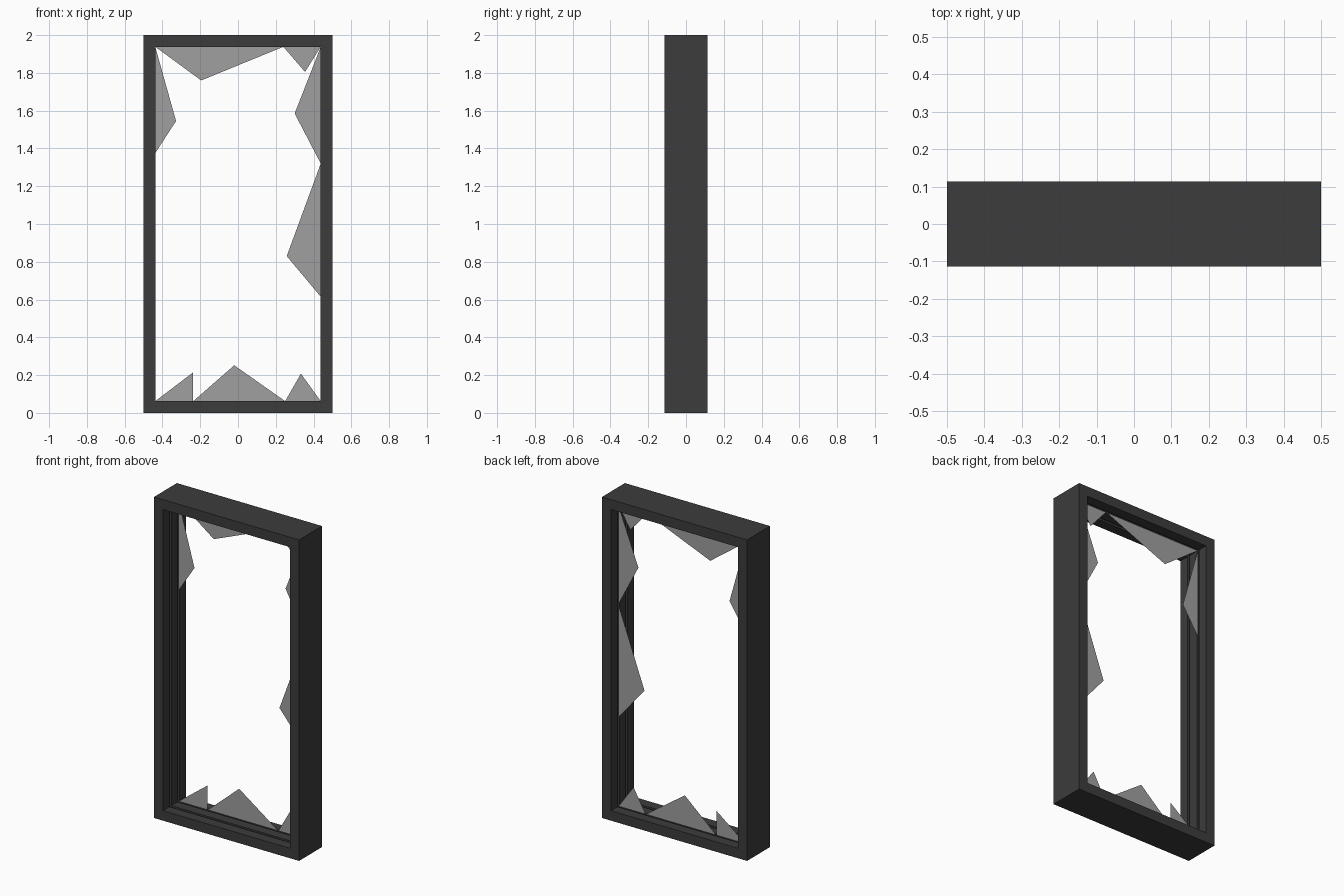
import bpy, bmesh

if "Cube" in bpy.data.objects:
    bpy.data.objects.remove(bpy.data.objects["Cube"])

W, H, D, T = 0.5, 2.0, 0.113, 0.062   # half width, height, half depth, bar thickness
GLASS_Y = 0.04


def material(name, colour):
    m = bpy.data.materials.new(name)
    m.diffuse_color = colour
    m.use_nodes = True
    m.node_tree.nodes["Principled BSDF"].inputs["Base Color"].default_value = m.diffuse_color
    return m


def finish(bm, name, mat):
    me = bpy.data.meshes.new(name)
    bm.to_mesh(me)
    bm.free()
    ob = bpy.data.objects.new(name, me)
    bpy.context.collection.objects.link(ob)
    me.materials.append(mat)
    return ob


dark = material("dark_frame", (0.045, 0.045, 0.045, 1))
grey = material("grey_glass", (0.35, 0.35, 0.35, 1))

# Frame: profile (inset from the outer edge, depth) with two glazing channels,
# swept around the rectangle with mitred corners
g, w = 0.012, 0.009
profile = [(0, -D), (T, -D)]
for c in (-GLASS_Y, GLASS_Y):
    profile += [(T, c - w), (T - g, c - w), (T - g, c + w), (T, c + w)]
profile += [(T, D), (0, D)]

bm = bmesh.new()
loops = []
for sx, top in ((-1, 0), (1, 0), (1, 1), (-1, 1)):
    loops.append([bm.verts.new((sx * (W - i), y, H - i if top else i))
                  for i, y in profile])
n = len(profile)
for k in range(4):
    a, b = loops[k], loops[(k + 1) % 4]
    for j in range(n):
        bm.faces.new((a[j], b[j], b[(j + 1) % n], a[(j + 1) % n]))
bmesh.ops.recalc_face_normals(bm, faces=bm.faces)
finish(bm, "window_frame", dark)

# Broken glass: flat triangles around the opening, as (x, z) corners
L, R, B, U = -W + T, W - T, T, H - T
shards = [
    ((L, U), (L, 1.375), (-0.328, 1.545)),
    ((L, U), (0.24, U), (-0.195, 1.76)),
    ((0.24, U), (R, U), (0.355, 1.805)),
    ((R, U), (R, 1.32), (0.30, 1.585)),
    ((R, 1.32), (R, 0.615), (0.258, 0.83)),
    ((L, B), (-0.237, B), (-0.237, 0.215)),
    ((-0.237, B), (0.25, B), (-0.02, 0.252)),
    ((0.25, B), (R, B), (0.333, 0.208)),
]
bm = bmesh.new()
for tri in shards:
    bm.faces.new([bm.verts.new((x, GLASS_Y, z)) for x, z in tri])
finish(bm, "glass_shards", grey)
